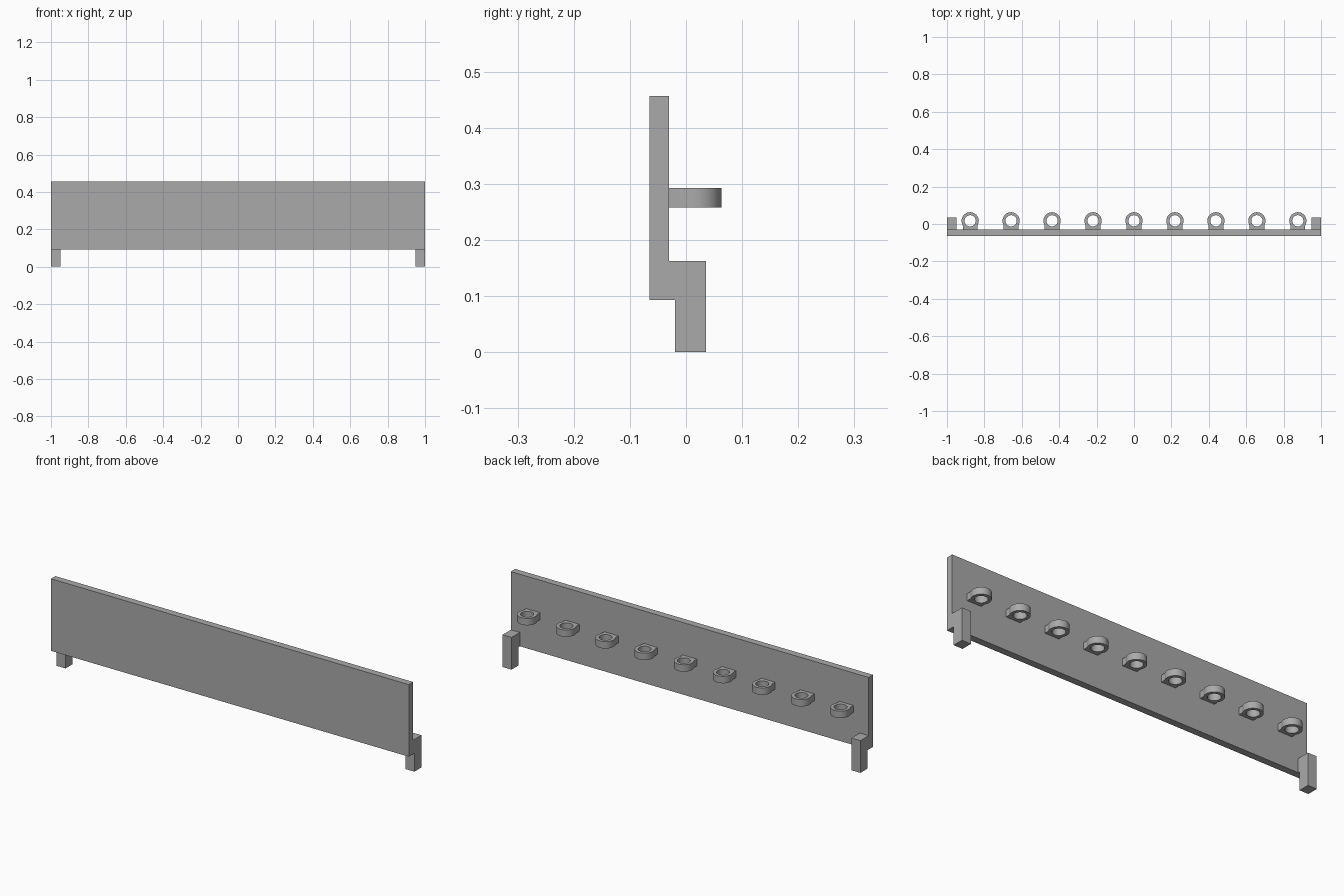
import bpy, bmesh
from math import cos, sin, pi, radians, tan

if "Cube" in bpy.data.objects:
    bpy.data.objects.remove(bpy.data.objects["Cube"])

grey = bpy.data.materials.new("plain_grey")
grey.use_nodes = True
grey.diffuse_color = (0.4, 0.4, 0.4, 1)
grey.node_tree.nodes["Principled BSDF"].inputs["Base Color"].default_value = (0.4, 0.4, 0.4, 1)


def finish(name, bm, location=(0, 0, 0)):
    bmesh.ops.recalc_face_normals(bm, faces=bm.faces)
    mesh = bpy.data.meshes.new(name)
    bm.to_mesh(mesh)
    bm.free()
    mesh.materials.append(grey)
    obj = bpy.data.objects.new(name, mesh)
    obj.location = location
    bpy.context.collection.objects.link(obj)
    return obj


def extrude_side_profile(name, points, x0, x1):
    """Extrude a (y, z) outline along x."""
    bm = bmesh.new()
    face = bm.faces.new([bm.verts.new((x0, y, z)) for y, z in points])
    new = bmesh.ops.extrude_face_region(bm, geom=[face])["geom"]
    moved = [v for v in new if isinstance(v, bmesh.types.BMVert)]
    bmesh.ops.translate(bm, verts=moved, vec=(x1 - x0, 0, 0))
    return finish(name, bm)


FRONT, BACK, BOTTOM, TOP = -0.065, -0.03, 0.093, 0.457

# Long flat board
extrude_side_profile("panel", [(FRONT, BOTTOM), (BACK, BOTTOM), (BACK, TOP), (FRONT, TOP)], -1, 1)

# Stepped legs joined to the back of the board
leg = [(-0.02, 0), (0.036, 0), (0.036, 0.163), (BACK, 0.163), (BACK, BOTTOM), (-0.02, BOTTOM)]
extrude_side_profile("left_leg", leg, 0.95, 1)
extrude_side_profile("right_leg", leg, -1, -0.95)


# Ring holders: a round ring merged with a flat mounting foot
def holder(name, x):
    steps, outer, inner, reach, height = 72, 0.046, 0.03, 0.047, 0.035
    half_foot = reach / tan(radians(50))
    bm = bmesh.new()
    columns = []
    for i in range(steps):
        a = 2 * pi * i / steps
        c, s = cos(a), sin(a)
        r = outer
        if s < -0.01:
            r = max(r, min(half_foot / max(abs(c), 1e-6), reach / -s))
        columns.append([bm.verts.new((q * c, q * s, z))
                        for q, z in ((inner, 0), (r, 0), (r, height), (inner, height))])
    for i, here in enumerate(columns):
        after = columns[(i + 1) % steps]
        for k in range(4):
            j = (k + 1) % 4
            bm.faces.new((here[k], after[k], after[j], here[j]))
    obj = finish(name, bm, (x, BACK + reach, 0.258))
    bpy.ops.object.select_all(action="DESELECT")
    obj.select_set(True)
    bpy.context.view_layer.objects.active = obj
    bpy.ops.object.shade_smooth_by_angle(angle=radians(25))


for n in range(9):
    holder(f"ring_holder_{n + 1}", (n - 4) * 0.219)
